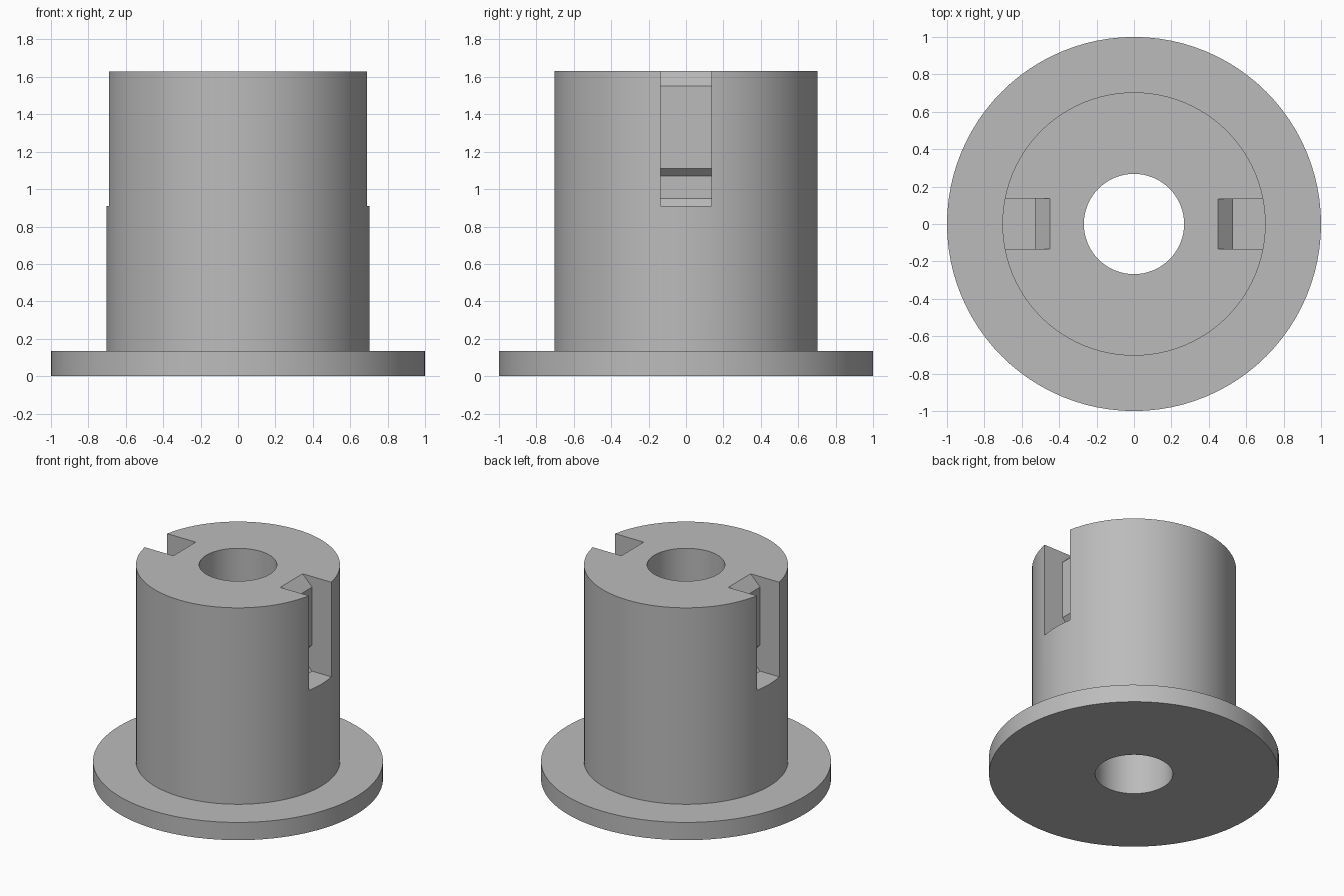
import bpy
import bmesh
import math
from mathutils import Matrix, Vector

SEGMENTS = 96
HEIGHT = 1.63
SLOT_HALF_WIDTH = 0.135

if "Cube" in bpy.data.objects:
    bpy.data.objects.remove(bpy.data.objects["Cube"], do_unlink=True)

grey = bpy.data.materials.new("plain grey")
grey.use_nodes = True
colour = (0.5, 0.5, 0.5, 1)
grey.diffuse_color = colour
grey.node_tree.nodes["Principled BSDF"].inputs["Base Color"].default_value = colour


def add_object(name, bm):
    bmesh.ops.recalc_face_normals(bm, faces=bm.faces)
    mesh = bpy.data.meshes.new(name)
    bm.to_mesh(mesh)
    bm.free()
    mesh.materials.append(grey)
    obj = bpy.data.objects.new(name, mesh)
    bpy.context.collection.objects.link(obj)
    return obj


def lathe(name, profile):
    """Revolve a closed (radius, z) outline about the z axis."""
    bm = bmesh.new()
    verts = [bm.verts.new((r, 0, z)) for r, z in profile]
    edges = [bm.edges.new((v, verts[i - 1])) for i, v in enumerate(verts)]
    bmesh.ops.spin(bm, geom=verts + edges, cent=(0, 0, 0), axis=(0, 0, 1),
                   angle=math.tau, steps=SEGMENTS, use_merge=True)
    bmesh.ops.remove_doubles(bm, verts=bm.verts, dist=1e-5)
    return add_object(name, bm)


def slot_cutter(name, outline, turn):
    """Extrude an (x, z) outline across y, turned about the z axis."""
    bm = bmesh.new()
    face = bm.faces.new([bm.verts.new((x, -SLOT_HALF_WIDTH, z)) for x, z in outline])
    grown = bmesh.ops.extrude_face_region(bm, geom=[face])["geom"]
    bmesh.ops.translate(bm, vec=Vector((0, 2 * SLOT_HALF_WIDTH, 0)),
                        verts=[g for g in grown if isinstance(g, bmesh.types.BMVert)])
    bmesh.ops.transform(bm, matrix=Matrix.Rotation(turn, 4, "Z"), verts=bm.verts)
    cutter = add_object(name, bm)
    cutter.hide_render = True
    return cutter


# Flanged sleeve with a through bore
sleeve = lathe("flanged_sleeve", [
    (0.268, 0), (1, 0), (1, 0.135), (0.704, 0.135), (0.704, HEIGHT), (0.268, HEIGHT)])

# Latch slots: chamfered mouth, flat back wall, shallow undercut at the foot
slot_outline = [
    (0.8, 0.91), (0.53, 0.91), (0.49, 0.95), (0.49, 1.07), (0.53, 1.11),
    (0.53, 1.55), (0.45, HEIGHT), (0.4, 1.68), (0.8, 1.68)]

bpy.context.view_layer.objects.active = sleeve
for side, turn in (("left", 0), ("right", math.pi)):
    cutter = slot_cutter(side + "_slot_cutter", slot_outline, turn)
    cut = sleeve.modifiers.new(side + " slot", "BOOLEAN")
    cut.operation = "DIFFERENCE"
    cut.solver = "EXACT"
    cut.object = cutter
    bpy.ops.object.modifier_apply(modifier=cut.name)
    bpy.data.objects.remove(cutter, do_unlink=True)

# Smooth round walls, crisp machined edges
bpy.ops.object.select_all(action="DESELECT")
sleeve.select_set(True)
bpy.ops.object.shade_smooth_by_angle(angle=math.radians(30))
